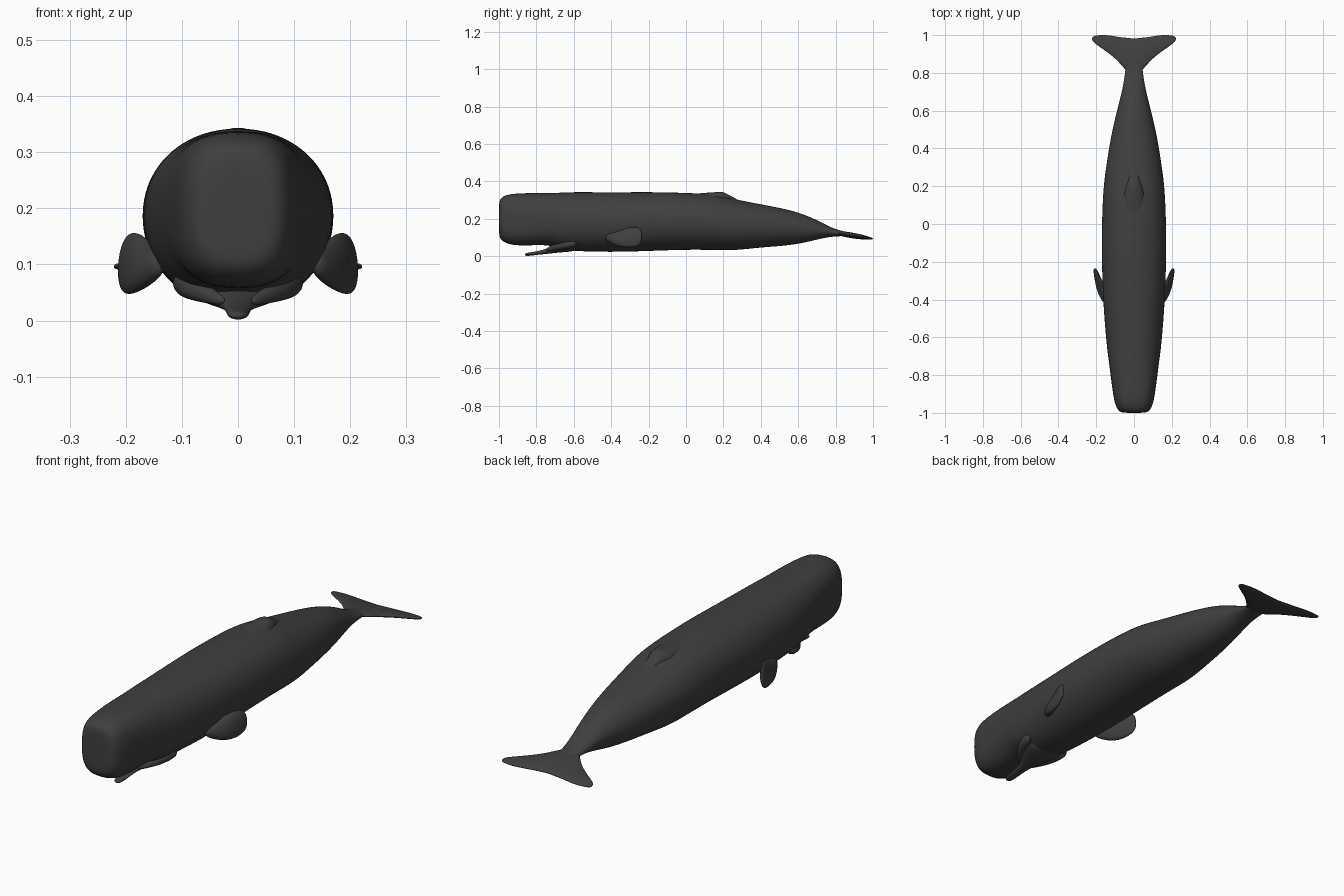
import bpy, bmesh
from math import cos, sin, pi, copysign
from mathutils import Vector

cube = bpy.data.objects.get("Cube")
if cube:
    bpy.data.objects.remove(cube, do_unlink=True)

skin = bpy.data.materials.new("charcoal skin")
skin.use_nodes = True
colour = (0.05, 0.05, 0.05, 1)
skin.diffuse_color = colour
bsdf = skin.node_tree.nodes["Principled BSDF"]
bsdf.inputs["Base Color"].default_value = colour
bsdf.inputs["Roughness"].default_value = 0.7


def loft(name, sections, sides=24, levels=2):
    """Skin superellipse rings: (centre, half axis u, half axis v, power)."""
    bm = bmesh.new()
    rings = []
    for centre, u, v, power in sections:
        ring = []
        for i in range(sides):
            a = 2 * pi * i / sides
            cu = copysign(abs(cos(a)) ** (2 / power), cos(a))
            cv = copysign(abs(sin(a)) ** (2 / power), sin(a))
            ring.append(bm.verts.new(Vector(centre) + cu * Vector(u) + cv * Vector(v)))
        rings.append(ring)
    for r0, r1 in zip(rings, rings[1:]):
        for i in range(sides):
            j = (i + 1) % sides
            bm.faces.new((r0[i], r0[j], r1[j], r1[i]))
    bm.faces.new(rings[0])
    bm.faces.new(rings[-1])
    bmesh.ops.recalc_face_normals(bm, faces=bm.faces)
    for f in bm.faces:
        f.smooth = True
    mesh = bpy.data.meshes.new(name)
    bm.to_mesh(mesh)
    bm.free()
    mesh.materials.append(skin)
    obj = bpy.data.objects.new(name, mesh)
    bpy.context.collection.objects.link(obj)
    sub = obj.modifiers.new("smooth", 'SUBSURF')
    sub.levels = sub.render_levels = levels
    return obj


def along_y(rows):
    """Upright sections from (y, half width, bottom, top, power)."""
    return [((0, y, (lo + hi) / 2), (w, 0, 0), (0, 0, (hi - lo) / 2), p)
            for y, w, lo, hi, p in rows]


# Head and body, nose to tail stock
loft("body", along_y([
    (-1.0, .05, .12, .28, 2.6),
    (-.995, .08, .09, .31, 2.8),
    (-.96, .1, .065, .33, 2.9),
    (-.9, .112, .055, .337, 2.8),
    (-.8, .125, .058, .339, 2.6),
    (-.73, .134, .058, .339, 2.4),
    (-.68, .141, .038, .34, 2.3),
    (-.6, .15, .025, .345, 2.15),
    (-.4, .166, .02, .342, 2.1),
    (-.2, .172, .026, .345, 2.1),
    (0, .172, .034, .34, 2.1),
    (.15, .166, .032, .333, 2.1),
    (.25, .157, .028, .308, 2.1),
    (.4, .134, .046, .278, 2.1),
    (.5, .115, .052, .26, 2),
    (.6, .091, .064, .236, 2),
    (.7, .065, .088, .195, 2),
    (.76, .053, .102, .16, 2),
    (.82, .046, .107, .137, 2),
    (.88, .035, .108, .126, 2),
]))

# Low dorsal hump, steep behind
loft("dorsal_hump", along_y([
    (0, .03, .29, .33, 2),
    (.08, .06, .27, .338, 2),
    (.16, .06, .26, .343, 2),
    (.2, .045, .26, .347, 2),
    (.225, .035, .26, .328, 2),
    (.29, .03, .25, .3, 2),
]), sides=16)

# Narrow lower jaw, hanging open
loft("lower_jaw", along_y([
    (-.862, .01, .003, .014, 2),
    (-.845, .02, 0, .019, 2),
    (-.79, .022, .008, .027, 2),
    (-.74, .027, .012, .042, 2),
    (-.7, .05, .017, .06, 2),
    (-.65, .085, .021, .085, 2),
    (-.57, .1, .027, .1, 2),
]), sides=16)

# Mirrored lips where the jaw meets the head
for side, label in ((1, "left"), (-1, "right")):
    loft(label + "_lip", [
        ((side * x, y, z), (r, 0, 0), (0, 0, r), 2)
        for x, y, z, r in ((.025, -.75, .034, .008), (.055, -.71, .046, .016),
                           (.085, -.66, .06, .024), (.1, -.58, .07, .025))
    ], sides=12)

    # Paddle flipper swept backward and outward
    loft(label + "_flipper", [
        ((side * x, y, (lo + hi) / 2), (side * t, 0, 0),
         (side * lean, 0, (lo - hi) / 2), 2)
        for y, x, lo, hi, t, lean in (
            (-.43, .14, .085, .115, .012, 0),
            (-.4, .152, .066, .125, .022, .005),
            (-.36, .168, .05, .135, .024, .012),
            (-.32, .181, .045, .152, .02, .012),
            (-.28, .194, .047, .16, .015, .008),
            (-.25, .203, .058, .152, .011, .005),
            (-.235, .207, .08, .13, .006, .002))
    ], sides=16)

# Horizontal tail fluke, lofted from tip to tip
half = [(.222, .972, .99, .004), (.208, .955, .998, .006), (.16, .922, 1.003, .008),
        (.11, .885, .997, .01), (.07, .845, .99, .013), (.035, .8, .988, .015),
        (0, .77, .983, .016)]
rows = [(-x, a, b, t) for x, a, b, t in half] + half[-2::-1]
loft("tail_fluke", [
    ((x, (a + b) / 2, .125 - .16 * ((a + b) / 2 - .8)),
     (0, (b - a) / 2, -.08 * (b - a)), (0, 0, t), 2)
    for x, a, b, t in rows
], sides=16)
